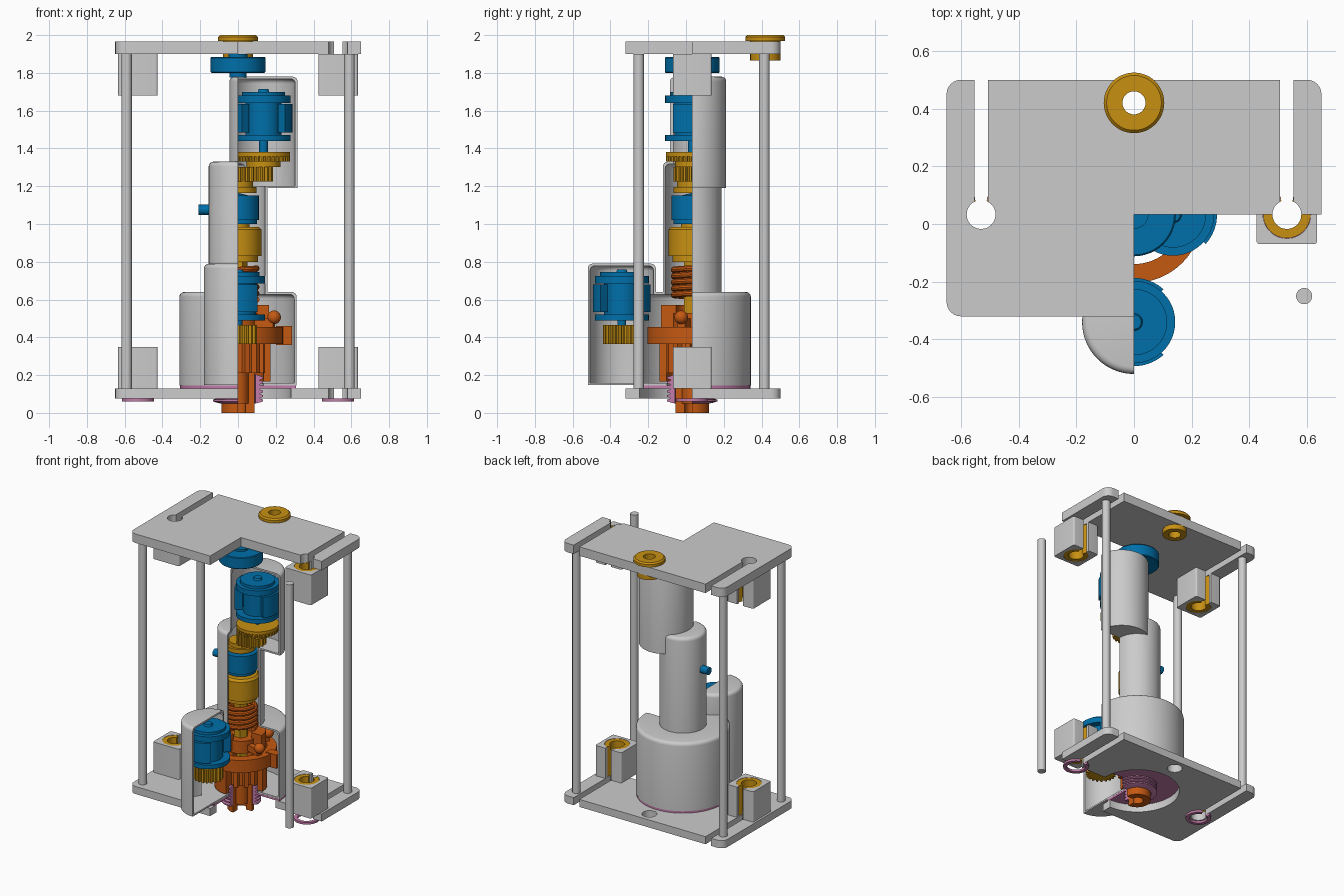
import bpy, bmesh, math
from mathutils import Matrix, Vector

if "Cube" in bpy.data.objects:
    bpy.data.objects.remove(bpy.data.objects["Cube"])

AY = 0.033  # y of the main axis and of the cutaway plane
COL = {"gold": (0.58, 0.28, 0.006, 1), "blue": (0.0, 0.16, 0.40, 1),
       "orange": (0.56, 0.10, 0.006, 1), "pink": (0.55, 0.20, 0.40, 1)}
MATS = {}
for k, c in COL.items():
    MATS[k] = bpy.data.materials.new(k)
    MATS[k].diffuse_color = c


def make(name, bm, mat=None):
    bmesh.ops.remove_doubles(bm, verts=bm.verts, dist=1e-5)
    bmesh.ops.recalc_face_normals(bm, faces=bm.faces)
    me = bpy.data.meshes.new(name)
    bm.to_mesh(me)
    bm.free()
    ob = bpy.data.objects.new(name, me)
    bpy.context.collection.objects.link(ob)
    if mat:
        me.materials.append(MATS[mat])
    return ob


def lathe(name, prof, c=(0, AY), mat=None, a0=0, a1=360, n=48):
    """Spin a closed (r, z) profile about a vertical axis, fully or as a sector."""
    bm = bmesh.new()
    full = a1 - a0 >= 360
    k = max(6, round(n * (a1 - a0) / 360))
    rings = []
    for i in range(k if full else k + 1):
        a = math.radians(a0 + (a1 - a0) * i / k)
        rings.append([bm.verts.new((c[0] + r * math.cos(a), c[1] + r * math.sin(a), z)) for r, z in prof])
    m = len(prof)
    for i in range(k):
        p, q = rings[i], rings[(i + 1) % len(rings)]
        for j in range(m):
            l = (j + 1) % m
            if prof[j][0] == 0 and prof[l][0] == 0:
                continue
            bm.faces.new((p[j], q[j], q[l], p[l]))
    if not full:
        bm.faces.new(rings[0])
        bm.faces.new(rings[-1])
    bmesh.ops.dissolve_degenerate(bm, dist=1e-6, edges=bm.edges)
    return make(name, bm, mat)


def cyl(name, r, z0, z1, c=(0, AY), mat=None, ri=0, **kw):
    return lathe(name, [(ri, z0), (r, z0), (r, z1), (ri, z1)], c, mat, **kw)


def dome(name, r, z0, z1, c, f=0.025):
    arc = [(r - f + f * math.cos(t * math.pi / 8), z1 - f + f * math.sin(t * math.pi / 8)) for t in range(5)]
    return lathe(name, [(0, z0), (r, z0)] + arc + [(0, z1)], c, n=64)


def prism(name, pts, z0, z1, mat=None):
    bm = bmesh.new()
    lo = [bm.verts.new((x, y, z0)) for x, y in pts]
    hi = [bm.verts.new((x, y, z1)) for x, y in pts]
    bm.faces.new(lo)
    bm.faces.new(hi)
    for i in range(len(pts)):
        j = (i + 1) % len(pts)
        bm.faces.new((lo[i], lo[j], hi[j], hi[i]))
    return make(name, bm, mat)


def rect(x0, x1, y0, y1, r=0):
    if not r:
        return [(x0, y0), (x1, y0), (x1, y1), (x0, y1)]
    pts = []
    for k, (cx, cy) in enumerate([(x1 - r, y1 - r), (x0 + r, y1 - r), (x0 + r, y0 + r), (x1 - r, y0 + r)]):
        for t in range(7):
            a = math.pi / 2 * (k + t / 6)
            pts.append((cx + r * math.cos(a), cy + r * math.sin(a)))
    return pts


def gear(name, r, teeth, z0, z1, c, mat, depth=0.018):
    pts = []
    for i in range(teeth):
        for f, rr in ((0, r - depth), (0.35, r - depth), (0.5, r), (0.85, r)):
            a = 2 * math.pi * (i + f) / teeth
            pts.append((c[0] + rr * math.cos(a), c[1] + rr * math.sin(a)))
    return prism(name, pts, z0, z1, mat)


def boolean(ob, op, *tools):
    for t in tools:
        m = ob.modifiers.new("b", 'BOOLEAN')
        m.operation, m.object, m.solver = op, t, 'EXACT'
    dg = bpy.context.evaluated_depsgraph_get()
    me = bpy.data.meshes.new_from_object(ob.evaluated_get(dg))
    ob.modifiers.clear()
    ob.data = me
    for t in tools:
        bpy.data.objects.remove(t)
    return ob


def quarter():
    return prism("cutter", rect(0, 2, -2, AY), -1, 3)


# end plates with back slots, cut away at the front right
for tag, z0, z1 in (("bottom", 0.075, 0.13), ("top", 1.90, 1.965)):
    plate = prism(tag + "_plate", rect(-0.65, 0.65, -0.32, 0.50, 0.05), z0, z1)
    cuts = [quarter(), cyl("cutter", 0.05, z0 - 1, z1 + 1, (0, 0.42))]
    for s in (-1, 1):
        cuts += [cyl("cutter", 0.05, z0 - 1, z1 + 1, (s * 0.53, AY)),
                 prism("cutter", rect(s * 0.53 - 0.023, s * 0.53 + 0.023, AY, 1), z0 - 1, z1 + 1)]
    if tag == "bottom":
        cuts.append(cyl("cutter", 0.28, z0 - 1, z1 + 1, n=64))
    boolean(plate, 'DIFFERENCE', *cuts)

# split guide blocks and bushings, retaining clips, corner posts
for s, side in ((-1, "left"), (1, "right")):
    x = s * 0.53
    for tag, z0, z1 in (("bottom", 0.13, 0.35), ("top", 1.68, 1.90)):
        b = prism(f"{tag}_{side}_guide_block", rect(x - 0.105, x + 0.105, -0.07, 0.136, 0.012), z0, z1)
        boolean(b, 'DIFFERENCE', cyl("cutter", 0.083, z0 - 1, z1 + 1, (x, AY)),
                prism("cutter", rect(x - 0.023, x + 0.023, AY, 1), z0 - 1, z1 + 1))
        cyl(f"{tag}_{side}_bushing", 0.082, z0 + 0.002, z1 - 0.002, (x, AY), "gold", ri=0.05, a0=112, a1=428)
    cyl(f"{side}_clip", 0.085, 0.06, 0.075, (x, AY), "pink", ri=0.06, a0=110, a1=430)
    for y, tag in ((-0.25, "front"), (0.415, "back")):
        cyl(f"{tag}_{side}_post", 0.028, 0.13, 1.90, (s * 0.59, y), n=24)

lathe("cord_bushing", [(0.04, 1.865), (0.08, 1.865), (0.08, 1.97), (0.105, 1.97), (0.105, 1.99),
                       (0.095, 2.0), (0.04, 2.0)], (0, 0.42), "gold")

# hollow housing: joined drums, hollowed, then quarter-cut
UP, FR = (0.135, AY), (0, -0.34)
house = dome("housing", 0.31, 0.145, 0.64, (0, AY))
boolean(house, 'UNION', dome("t", 0.155, 0.4, 1.33, (0, AY)),
        dome("t", 0.18, 1.19, 1.78, UP), dome("t", 0.18, 0.147, 0.79, FR))
boolean(house, 'DIFFERENCE', dome("t", 0.298, 0.157, 0.628, (0, AY)), dome("t", 0.143, 0.41, 1.318, (0, AY)),
        dome("t", 0.168, 1.202, 1.768, UP), dome("t", 0.168, 0.1585, 0.778, FR),
        cyl("t", 0.134, 0, 0.4), quarter())


# electric motors
def motor(name, c, z0, h, turn):
    cyl(name + "_lower_flange", 0.143, z0, z0 + 0.03, c, "blue")
    cyl(name + "_core", 0.095, z0 + 0.03, z0 + h - 0.06, c, "blue")
    for k in (0, 180):
        cyl(f"{name}_pole_{k}", 0.153, z0 + 0.045, z0 + h - 0.065, c, "blue", ri=0.102,
            a0=turn + k - 42, a1=turn + k + 42)
    lathe(name + "_upper_flange", [(0, z0 + h - 0.06), (0.143, z0 + h - 0.06), (0.143, z0 + h - 0.02),
          (0.115, z0 + h - 0.02), (0.115, z0 + h), (0.03, z0 + h), (0.025, z0 + h + 0.015), (0, z0 + h + 0.015)],
          c, "blue")
    cyl(name + "_shaft", 0.023, z0 - 0.1, z0, c, "blue", n=20)


motor("drive_motor", UP, 1.44, 0.26, 0)
motor("feed_motor", FR, 0.49, 0.255, 90)
gear("feed_pinion", 0.1, 20, 0.365, 0.465, FR, "gold")

# reduction gears and upper shaft parts
gear("drive_gear", 0.14, 36, 1.332, 1.358, UP, "gold", 0.012)
cyl("drive_gear_rim", 0.14, 1.358, 1.38, UP, "gold")
cyl("gear_spacer", 0.09, 1.303, 1.332, UP, "gold")
gear("idler_gear", 0.1, 20, 1.225, 1.303, (0.085, AY), "gold")
cyl("gear_hub", 0.08, 1.19, 1.225, mat="gold")
cyl("thrust_ring", 0.098, 1.165, 1.195, mat="gold")
lathe("sensor_body", [(0, 1.0), (0.1, 1.0), (0.1, 1.02), (0.11, 1.02), (0.11, 1.15), (0.06, 1.15), (0, 1.165)], mat="blue")
lathe("clutch", [(0, 0.80), (0.105, 0.80), (0.105, 0.83), (0.125, 0.83), (0.125, 0.97), (0.11, 0.985),
                 (0.06, 0.985), (0.06, 1.0), (0, 1.0)], mat="gold")
prism("drive_shaft", [(0.05 * math.cos(math.pi * i / 3), AY + 0.05 * math.sin(math.pi * i / 3)) for i in range(6)],
      0.3, 0.82, "gold")
lathe("top_bearing", [(0, 1.775), (0.045, 1.775), (0.045, 1.80), (0.14, 1.80), (0.145, 1.805), (0.145, 1.88),
                      (0.14, 1.885), (0.05, 1.885), (0.05, 1.9), (0, 1.9)], mat="blue")
port = cyl("side_port", 0.027, 0, 0.07, (0, 0), "blue", n=24)
port.data.transform(Matrix.Translation((-0.14, AY, 1.075)) @ Matrix.Rotation(-math.pi / 2, 4, 'Y'))

# compression spring
bm = bmesh.new()
N, S, TURNS = 170, 10, 5
rows = []
for i in range(N + 1):
    a = 2 * math.pi * TURNS * i / N
    d = Vector((math.cos(a), math.sin(a), 0))
    p = d * 0.097 + Vector((0, AY, 0.60 + 0.165 * i / N))
    rows.append([bm.verts.new(p + (d * math.cos(2 * math.pi * j / S) + Vector((0, 0, math.sin(2 * math.pi * j / S)))) * 0.017)
                 for j in range(S)])
for u, v in zip(rows, rows[1:]):
    for j in range(S):
        bm.faces.new((u[j], u[(j + 1) % S], v[(j + 1) % S], v[j]))
bm.faces.new(rows[0])
bm.faces.new(rows[-1])
make("spring", bm, "orange")

# chuck: core, sectioned sleeve, ring gear, balls and stop lug
lathe("chuck_core", [(0.04, 0.0), (0.088, 0.0), (0.088, 0.30), (0.088, 0.47), (0.04, 0.47)], mat="orange", a1=270)
cyl("chuck_inner", 0.055, 0.05, 0.31, mat="orange", ri=0.03)
lathe("chuck_sleeve", [(0.08, 0.21), (0.135, 0.21), (0.135, 0.165), (0.173, 0.165), (0.173, 0.37), (0.08, 0.37)],
      mat="orange", a1=270)
gear("chuck_splines", 0.14, 12, 0.21, 0.37, (0, AY), "orange", 0.03)
cyl("ring_gear", 0.237, 0.365, 0.455, mat="orange", ri=0.172, n=64)
cyl("ratchet_collar", 0.165, 0.455, 0.57, mat="orange", ri=0.085, a1=270)
cyl("ratchet_hub", 0.1, 0.44, 0.53, mat="orange", ri=0.045)
for i, a in enumerate((-17, 60, 137, 214)):
    bm = bmesh.new()
    bmesh.ops.create_uvsphere(bm, u_segments=20, v_segments=12, radius=0.036)
    t = math.radians(a)
    bmesh.ops.translate(bm, verts=bm.verts, vec=(0.2 * math.cos(t), AY + 0.2 * math.sin(t), 0.506))
    make(f"ratchet_ball_{i}", bm, "orange")
    arm = prism(f"ball_arm_{i}", rect(0.09, 0.2, -0.02, 0.02), 0.455, 0.50, "orange")
    arm.data.transform(Matrix.Translation((0, AY, 0)) @ Matrix.Rotation(t, 4, 'Z'))
prism("stop_lug", rect(0.2, 0.285, AY, AY + 0.06), 0.36, 0.46, "orange")

# threaded collar and seal disc
teeth = [p for i in range(6) for p in ((0.115, 0.055 + i * 0.024), (0.133, 0.061 + i * 0.024),
                                       (0.133, 0.07 + i * 0.024), (0.115, 0.076 + i * 0.024))]
lathe("threaded_collar", [(0.092, 0.05)] + teeth + [(0.092, 0.205)], mat="pink", a1=270)
cyl("seal_disc", 0.308, 0.13, 0.1445, mat="pink", ri=0.1, a1=270, n=64)

# shading
for ob in bpy.context.collection.objects:
    me = ob.data
    me.polygons.foreach_set("use_smooth", [True] * len(me.polygons))
    me.set_sharp_from_angle(angle=math.radians(30))

for m in bpy.data.materials:
    if m.users and not m.is_grease_pencil:
        m.use_nodes = True
        m.node_tree.nodes["Principled BSDF"].inputs["Base Color"].default_value = m.diffuse_color
